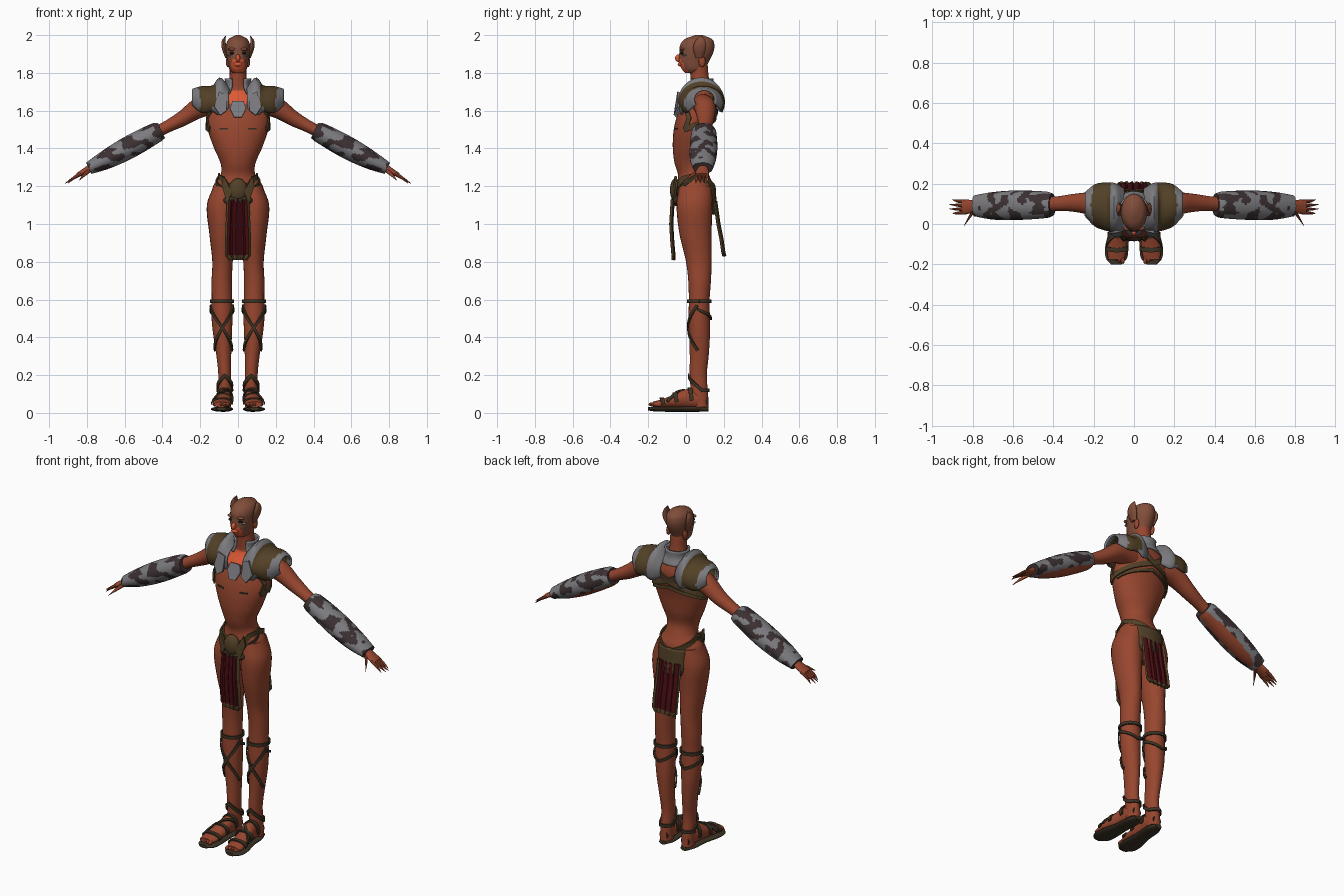
import bpy, bmesh, math
from mathutils import Vector, Matrix, noise

if "Cube" in bpy.data.objects:
    bpy.data.objects.remove(bpy.data.objects["Cube"])

X, Y, Z = Vector((1, 0, 0)), Vector((0, 1, 0)), Vector((0, 0, 1))


def material(name, *rgb):
    m = bpy.data.materials.new(name)
    m.use_nodes = True
    m.diffuse_color = (*rgb, 1)
    m.node_tree.nodes["Principled BSDF"].inputs["Base Color"].default_value = (*rgb, 1)
    return m


SKIN = material("red_skin", .31, .062, .028)
ORANGE = material("bright_orange_skin", .72, .1, .035)
HEAD = material("brown_head_skin", .22, .075, .042)
LEATHER = material("brown_leather", .085, .052, .02)
DARK = material("dark_leather", .045, .032, .018)
STEEL = material("grey_metal", .2, .2, .215)
PATCH = material("dark_patches", .045, .03, .032)
CLOTH = material("dark_red_cloth", .065, .004, .006)
BLACK = material("black_eye", .008, .007, .007)
smooth_parts = []


def make(name, verts, faces, mats, rule=None, mirror=False, thick=0, smooth=True):
    """Mesh object; rule(face centre) picks the material slot."""
    me = bpy.data.meshes.new(name)
    me.from_pydata(verts, [], faces)
    bm = bmesh.new()
    bm.from_mesh(me)
    bmesh.ops.recalc_face_normals(bm, faces=bm.faces)
    for f in bm.faces:
        f.material_index = rule(f.calc_center_median()) if rule else 0
    bm.to_mesh(me)
    bm.free()
    for m in mats:
        me.materials.append(m)
    ob = bpy.data.objects.new(name, me)
    bpy.context.collection.objects.link(ob)
    if thick:
        mod = ob.modifiers.new("thickness", 'SOLIDIFY')
        mod.thickness, mod.offset = thick, 0
    if mirror:
        ob.modifiers.new("mirror", 'MIRROR')
    if smooth:
        smooth_parts.append(ob)
    return ob


class Form:
    """Elliptical sections (x, y, z, ru, rv), ordered along one axis, smoothly interpolated."""
    def __init__(self, key, u, v, *sections):
        self.key, self.u, self.v, self.s = key, u.normalized(), v.normalized(), sections
        self.lo, self.hi = sections[0][key], sections[-1][key]

    def at(self, t):
        s, k = self.s, self.key
        i = 0
        while i < len(s) - 2 and t > s[i + 1][k]:
            i += 1
        a, b = s[i], s[i + 1]
        before, after = s[max(i - 1, 0)], s[min(i + 2, len(s) - 1)]
        h = b[k] - a[k]
        f = min(max((t - a[k]) / h, 0), 1)
        out = []
        for p, q, r, w in zip(before, a, b, after):
            m0 = (r - p) / (b[k] - before[k]) * h
            m1 = (w - q) / (after[k] - a[k]) * h
            out.append((2*f**3 - 3*f*f + 1)*q + (f**3 - 2*f*f + f)*m0
                       + (3*f*f - 2*f**3)*r + (f**3 - f*f)*m1)
        return Vector(out[:3]), out[3], out[4]

    def point(self, t, deg, off=0):
        c, ru, rv = self.at(t)
        a = math.radians(deg)
        return c + self.u * (ru + off) * math.cos(a) + self.v * (rv + off) * math.sin(a)


def loft(name, form, mats, rings=28, sides=24, arc=None, **kw):
    """Skin a form; a closed capped tube, or an open shell when arc is given."""
    a0, a1 = arc or (0, 360)
    cols = sides + 1 if arc else sides
    verts = [form.point(form.lo + (form.hi - form.lo) * i / rings, a0 + (a1 - a0) * j / sides)
             for i in range(rings + 1) for j in range(cols)]
    faces = [(i*cols + j, i*cols + (j + 1) % cols, (i + 1)*cols + (j + 1) % cols, (i + 1)*cols + j)
             for i in range(rings) for j in range(sides)]
    if not arc:
        faces += [tuple(range(cols)), tuple(range(rings * cols, (rings + 1) * cols))]
    return make(name, verts, faces, mats, **kw)


def strap(name, form, path, width=.018, mat=DARK, mirror=True, off=.006):
    """Ribbon wrapped on a form along (angle, position) points."""
    pts = []
    for (a, t), (b, s) in zip(path, path[1:]):
        n = max(3, int(abs(b - a) / 12))
        pts += [(a + (b - a) * i / n, t + (s - t) * i / n) for i in range(n)]
    pts.append(path[-1])
    p = [form.point(t, a, off) for a, t in pts]
    verts = []
    for i, (a, t) in enumerate(pts):
        tangent = p[min(i + 1, len(p) - 1)] - p[max(i - 1, 0)]
        side = tangent.cross(p[i] - form.at(t)[0]).normalized() * width / 2
        verts += [p[i] - side, p[i] + side]
    faces = [(2*i, 2*i + 1, 2*i + 3, 2*i + 2) for i in range(len(p) - 1)]
    make(name, verts, faces, [mat], mirror=mirror, thick=.008, smooth=False)


def ball(name, loc, size, mat, mirror=False):
    bm = bmesh.new()
    bmesh.ops.create_uvsphere(bm, u_segments=16, v_segments=10, radius=1,
                              matrix=Matrix.Translation(loc) @ Matrix.Diagonal((*size, 1)))
    verts = [v.co.copy() for v in bm.verts]
    faces = [[v.index for v in f.verts] for f in bm.faces]
    bm.free()
    make(name, verts, faces, [mat], mirror=mirror)


def plate(name, outline, mat, mirror=False, thick=.012):
    make(name, outline, [tuple(range(len(outline)))], [mat], mirror=mirror, thick=thick, smooth=False)


# Torso and neck
torso = Form(2, X, Y, (0, .05, 1.02, .05, .06), (0, .05, 1.08, .14, .092), (0, .05, 1.2, .132, .095),
             (0, .04, 1.26, .092, .082), (0, .022, 1.32, .092, .082), (0, .025, 1.4, .126, .095),
             (0, .035, 1.5, .16, .1), (0, .055, 1.58, .166, .1), (0, .075, 1.64, .15, .09),
             (0, .085, 1.7, .095, .062), (0, .075, 1.75, .05, .05), (0, .065, 1.86, .045, .048))
loft("torso", torso, [SKIN, ORANGE], rings=60, sides=36,
     rule=lambda c: int(1.63 < c.z < 1.71 and abs(c.x) < .07 and c.y < .06))
for a in (-62, -118):
    strap("chest_mark", torso, [(a - 9, 1.505), (a + 9, 1.505)], .008, DARK, False, .001)

# Legs
leg = Form(2, X, Y, (.07, .08, .03, .034, .04), (.07, .072, .1, .035, .045), (.07, .065, .2, .034, .045),
           (.075, .07, .3, .039, .05), (.082, .072, .42, .05, .055), (.085, .07, .52, .056, .056),
           (.085, .07, .6, .054, .055), (.086, .072, .7, .054, .06), (.082, .068, .8, .054, .068),
           (.084, .05, .95, .068, .085), (.086, .045, 1.1, .079, .095), (.07, .05, 1.2, .06, .085))
loft("legs", leg, [SKIN], rings=48, mirror=True)
strap("knee_strap", leg, [(0, .59), (360, .59)])
strap("shin_strap_a", leg, [(-170, .57), (-10, .33)], .015)
strap("shin_strap_b", leg, [(-10, .57), (-170, .33)], .015)
strap("calf_strap", leg, [(-10, .55), (90, .5), (190, .55)], .015)
strap("ankle_strap", leg, [(-200, .12), (-90, .2), (20, .12), (160, .12)], .018)

# Feet and sandals
foot = Form(1, X, Z, (.088, -.175, .045, .04, .014), (.085, -.13, .05, .048, .022),
            (.08, -.07, .06, .045, .034), (.073, 0, .075, .038, .05), (.07, .06, .07, .036, .045),
            (.07, .11, .06, .026, .03))
loft("feet", foot, [SKIN, DARK], mirror=True, rule=lambda c: int(c.y > .07 and c.z < .1))
for i in range(5):
    ball("toe", (.055 + .017 * i, -.178 + .008 * i, .045), (.0095, .02, .011), SKIN, True)
for y in (-.12, -.05, .03):
    strap("foot_strap", foot, [(-10, y), (90, y - .01), (190, y)], .022)
strap("instep_strap", foot, [(10, -.1), (90, -.04), (170, .03)], .016)
sole = Form(1, X, Z, (.088, -.2, .022, .026, .009), (.087, -.17, .02, .052, .012), (.085, -.11, .02, .057, .014),
            (.076, -.02, .02, .045, .014), (.07, .07, .02, .043, .014), (.07, .12, .02, .022, .012))
loft("sandal_soles", sole, [DARK], mirror=True)

# Arms, hands and claws
lean = Vector((.46, 0, 1))
arm = Form(0, Y, lean, (.1, .09, 1.63, .06, .065), (.2, .1, 1.618, .058, .055), (.3, .105, 1.555, .044, .04),
           (.4, .1, 1.502, .035, .031), (.55, .095, 1.42, .045, .04), (.78, .09, 1.298, .026, .02),
           (.82, .085, 1.275, .036, .015), (.85, .085, 1.258, .034, .012))
loft("arms", arm, [SKIN], rings=36, mirror=True)
for i in range(4):
    y, tip = .058 + .018 * i, .9 + .016 * (i in (1, 2))
    finger = Form(0, Y, lean, (.83, y, 1.268, .01, .01), (.875, y * 1.1 - .01, 1.24, .0075, .0075),
                  (tip, y * 1.25 - .02, 1.215, .001, .001))
    loft("finger", finger, [SKIN], 8, 8, mirror=True)
thumb = Form(0, Y, lean, (.785, .075, 1.285, .014, .012), (.815, .035, 1.26, .01, .009),
             (.842, -.01, 1.23, .001, .001))
loft("thumbs", thumb, [SKIN], 8, 8, mirror=True)


def camouflage(c):
    """Blotchy plating, open along the underside of the forearm."""
    axis_z = 1.495 - (c.x - .41) * .53
    if c.z < axis_z - .042 and c.y > .075:
        return 2
    return int(noise.noise(Vector((c.x * 18, c.y * 26, c.z * 26))) > .02)


bracer = Form(0, Y, lean, (.405, .095, 1.495, .056, .044), (.43, .095, 1.485, .065, .053),
              (.58, .093, 1.404, .073, .06), (.7, .09, 1.34, .068, .05), (.79, .09, 1.295, .052, .033))
loft("forearm_guards", bracer, [STEEL, PATCH, SKIN], 56, 48, mirror=True, rule=camouflage)

# Shoulder armour, gorget and harness
pad = Form(0, Y, Z, (.05, .07, 1.645, .1, .075), (.095, .08, 1.645, .117, .125), (.13, .085, 1.645, .115, .085),
           (.19, .092, 1.64, .1, .085), (.24, .098, 1.66, .055, .05))
loft("shoulder_pads", pad, [LEATHER, STEEL], 24, 24, arc=(-25, 215), mirror=True, thick=.012,
     rule=lambda c: int(c.x < .115 or c.x > .215 - abs(c.y - .095) * .2 or (c.z < 1.625 and c.x < .14)))
collar = Form(2, X, Y, (0, .085, 1.69, .09, .075), (0, .08, 1.73, .062, .062), (0, .08, 1.77, .066, .06))
loft("neck_collar", collar, [STEEL], 8, 24, arc=(-60, 240), thick=.01)
plate("breast_plate", [(-.03, -.022, 1.65), (.03, -.022, 1.65), (.042, -.035, 1.61),
                       (.02, -.052, 1.565), (-.02, -.052, 1.565), (-.042, -.035, 1.61)], STEEL)
plate("breast_wing", [(.06, -.03, 1.68), (.1, -.04, 1.7), (.125, -.04, 1.62), (.095, -.06, 1.575),
                      (.06, -.055, 1.6)], STEEL, True)
strap("back_harness", torso, [(-25, 1.5), (20, 1.53), (90, 1.6), (130, 1.67)], .03, LEATHER)
strap("side_harness", torso, [(-22, 1.5), (-18, 1.56), (-45, 1.63)], .024, LEATHER)
strap("lower_harness", torso, [(10, 1.5), (90, 1.56), (170, 1.5)], .018, LEATHER, False)

# Head and face
head = Form(2, X, Y, (0, .045, 1.8, .03, .05), (0, .04, 1.82, .046, .062), (0, .042, 1.86, .055, .08),
            (0, .055, 1.91, .064, .09), (0, .06, 1.95, .063, .09), (0, .066, 1.98, .048, .07),
            (0, .068, 2, .012, .02))
loft("head", head, [HEAD, ORANGE], 36, 32,
     rule=lambda c: int(c.y < .01 and c.z < 1.87 and abs(c.x) < .034))
ball("nose", (0, -.04, 1.878), (.012, .018, .02), ORANGE)
ball("lips", (0, -.03, 1.846), (.022, .014, .012), ORANGE)
ball("brow", (.028, -.02, 1.925), (.025, .014, .008), HEAD, True)
ball("eye", (.028, -.02, 1.905), (.016, .011, .008), BLACK, True)
ball("cheek_mark", (.042, -.008, 1.893), (.014, .012, .005), STEEL, True)
crest = Form(2, X, Y, (.056, .07, 1.88, .012, .02), (.073, .072, 1.93, .013, .034),
             (.076, .076, 1.97, .01, .026), (.066, .08, 1.995, .002, .004))
loft("head_crests", crest, [HEAD], 12, 12, mirror=True)
ball("ear", (.054, .085, 1.86), (.01, .018, .03), SKIN, True)

# Belt, buckle and loincloths
strap("belt", torso, [(-90, 1.17), (-40, 1.24), (0, 1.255), (50, 1.22), (90, 1.18)], .028, LEATHER)
strap("lower_belt", torso, [(-90, 1.14), (-45, 1.2), (0, 1.245)], .016, DARK)
ball("buckle", (0, -.055, 1.18), (.05, .03, .062), LEATHER)
ball("buckle_rim", (0, -.05, 1.125), (.078, .027, .03), DARK)
plate("buckle_wing", [(.03, -.07, 1.17), (.075, -.055, 1.255), (.085, -.05, 1.2), (.055, -.065, 1.11)], LEATHER, True)


def hanging(name, rows, mats, edge, bottom):
    """Hanging panel from (z, y, half width) rows, trimmed at the sides and hem."""
    n = 14
    verts = [(w * (2*j/n - 1), y + .006 * math.cos(j * 2.2), z) for z, y, w in rows for j in range(n + 1)]
    faces = [(i*(n+1) + j, i*(n+1) + j + 1, (i+1)*(n+1) + j + 1, (i+1)*(n+1) + j)
             for i in range(len(rows) - 1) for j in range(n)]
    make(name, verts, faces, mats, thick=.01, smooth=False,
         rule=lambda c: int(abs(c.x) > edge or c.z < bottom))


hanging("front_loincloth", [(1.13, -.07, .055), (1, -.078, .062), (.9, -.072, .066), (.835, -.066, .065),
                            (.81, -.065, .045)], [CLOTH, LEATHER], .052, .83)
hanging("back_loincloth", [(1.12, .155, .075), (1, .172, .078), (.92, .188, .08), (.85, .198, .08),
                           (.83, .203, .06)], [CLOTH, LEATHER], .066, .845)
rear = Form(2, X, Y, (0, .05, 1.05, .1, .115), (0, .05, 1.08, .12, .11), (0, .05, 1.12, .13, .105),
            (0, .05, 1.2, .13, .1))
loft("rear_belt_plate", rear, [LEATHER, DARK], 10, 12, arc=(50, 130), thick=.014,
     rule=lambda c: int(c.z < 1.085))

# Smooth shading with crisp edges
bpy.ops.object.select_all(action='DESELECT')
for ob in smooth_parts:
    ob.select_set(True)
bpy.context.view_layer.objects.active = smooth_parts[0]
bpy.ops.object.shade_smooth_by_angle(angle=math.radians(40))
